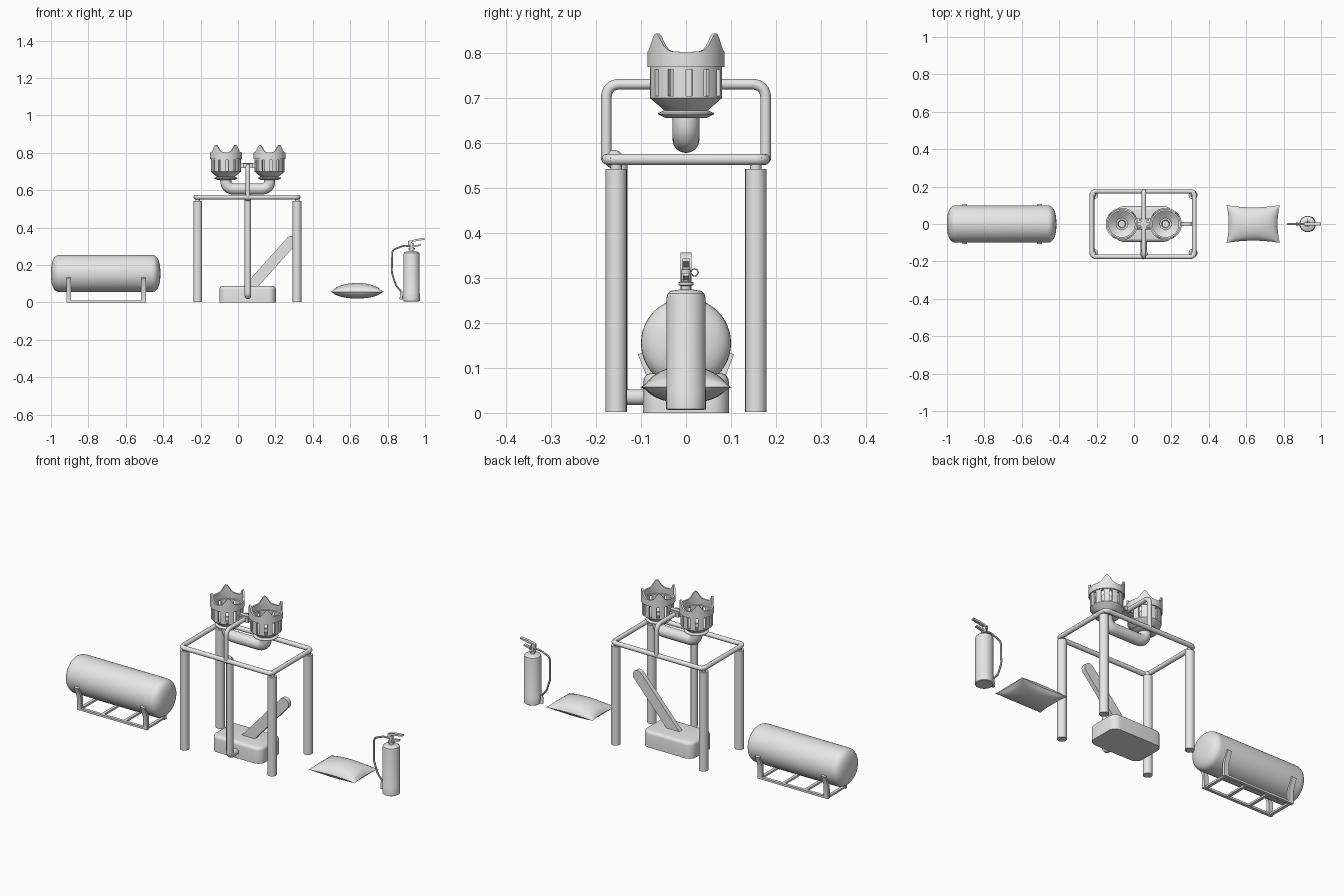
import bpy, bmesh, math
from mathutils import Vector, Matrix

if "Cube" in bpy.data.objects:
    bpy.data.objects.remove(bpy.data.objects["Cube"])

grey = bpy.data.materials.new("plain_grey")
grey.diffuse_color = (0.8, 0.8, 0.8, 1)
grey.use_nodes = True
grey.node_tree.nodes["Principled BSDF"].inputs["Base Color"].default_value = grey.diffuse_color


def finish(name, bm, matrix=None):
    if matrix:
        bm.transform(matrix)
    me = bpy.data.meshes.new(name)
    bm.to_mesh(me)
    bm.free()
    ob = bpy.data.objects.new(name, me)
    bpy.context.collection.objects.link(ob)
    me.materials.append(grey)
    return ob


def lathe(name, profile, matrix=None, segs=32, skip=None, shape=None, shell=0):
    """Spin (radius, height) points around z; skip drops faces, shape moves vertices."""
    bm = bmesh.new()
    rings = []
    for r, z in profile:
        ring = []
        for k in range(segs):
            a = 2 * math.pi * k / segs
            ring.append(bm.verts.new((r * math.cos(a), r * math.sin(a), z)))
        rings.append(ring)
    for j in range(len(rings) - 1):
        for k in range(segs):
            if skip and skip(j, k):
                continue
            n = (k + 1) % segs
            bm.faces.new((rings[j][k], rings[j][n], rings[j + 1][n], rings[j + 1][k]))
    if shape:
        for v in rings[-1]:
            shape(v)
    bmesh.ops.remove_doubles(bm, verts=bm.verts, dist=1e-6)
    ob = finish(name, bm, matrix)
    if shell:
        mod = ob.modifiers.new("wall", "SOLIDIFY")
        mod.thickness = shell
        mod.offset = -1
    return ob


def tube(name, points, r, bend=0.0, closed=False, res=4):
    """Round tube along a path whose corners are rounded by bend."""
    pts = [Vector(p) for p in points]
    path = []
    n = len(pts)
    for i, p in enumerate(pts):
        if bend == 0 or (not closed and i in (0, n - 1)):
            path.append(p)
            continue
        a = p + (pts[i - 1] - p).normalized() * bend
        b = p + (pts[(i + 1) % n] - p).normalized() * bend
        for s in range(9):
            t = s / 8
            path.append(a * (1 - t) ** 2 + p * 2 * t * (1 - t) + b * t * t)
    cu = bpy.data.curves.new(name, "CURVE")
    cu.dimensions = "3D"
    cu.bevel_depth = r
    cu.bevel_resolution = res
    cu.use_fill_caps = True
    sp = cu.splines.new("POLY")
    sp.points.add(len(path) - 1)
    for q, p in zip(sp.points, path):
        q.co = (*p, 1)
    sp.use_cyclic_u = closed
    ob = bpy.data.objects.new(name, cu)
    bpy.context.collection.objects.link(ob)
    cu.materials.append(grey)
    return ob


def box(name, lo, hi):
    bm = bmesh.new()
    bmesh.ops.create_cube(bm, size=1)
    lo, hi = Vector(lo), Vector(hi)
    return finish(name, bm, Matrix.Translation((lo + hi) / 2) @ Matrix.Diagonal((*(hi - lo), 1)))


def prism(name, outline, to3d, depth):
    """Extrude a flat outline by a vector."""
    bm = bmesh.new()
    f = bm.faces.new([bm.verts.new(to3d(*p)) for p in outline])
    ext = bmesh.ops.extrude_face_region(bm, geom=[f])
    bmesh.ops.translate(bm, vec=depth, verts=[g for g in ext["geom"] if isinstance(g, bmesh.types.BMVert)])
    bmesh.ops.recalc_face_normals(bm, faces=bm.faces)
    return finish(name, bm)


# Horizontal tank with domed ends
def dome(sign):
    pts = []
    for i in range(11):
        a = math.pi / 2 * i / 10
        pts.append((0.1 * math.cos(a) ** 0.75, sign * (0.2425 + 0.05 * math.sin(a) ** 0.85)))
    pts[-1] = (0, sign * 0.2925)
    return pts


lathe("tank", dome(-1)[::-1] + dome(1),
      Matrix.Translation((-0.7075, 0, 0.155)) @ Matrix.Rotation(math.pi / 2, 4, "Y"), 48)

# Tank cradle: rails, cross bars and flared supports
for s in (-1, 1):
    box("cradle_rail", (-0.918, s * 0.075 - 0.008, 0), (-0.492, s * 0.075 + 0.008, 0.011))
    for x in (-0.918, -0.518):
        prism("cradle_support", [(0.067, 0), (0.083, 0), (0.083, 0.07), (0.107, 0.13), (0.097, 0.134), (0.068, 0.07)],
              lambda y, z, s=s, x=x: (x, s * y, z), (0.026, 0, 0))
for x in (-0.905, -0.772, -0.638, -0.505):
    box("cradle_cross_bar", (x - 0.008, -0.075, 0), (x + 0.008, 0.075, 0.01))

# Stand: four legs, necks and a rounded tubular top ring
for x, rx in ((-0.215, -0.221), (0.316, 0.32)):
    for y in (-0.155, 0.155):
        lathe("stand_leg", [(0, 0.002), (0.0235, 0.002), (0.0235, 0.542), (0, 0.542)],
              Matrix.Translation((x, y, 0)), 24)
        tube("leg_neck", [(x, y, 0.53), (x, y, 0.562), (rx, y * 1.1, 0.563)], 0.0125, 0.01)
tube("stand_ring", [(-0.225, -0.175, 0.563), (0.323, -0.175, 0.563),
                    (0.323, 0.175, 0.563), (-0.225, 0.175, 0.563)], 0.0125, 0.025, True)
tube("arch", [(0.053, -0.177, 0.56), (0.053, -0.177, 0.73), (0.053, 0.177, 0.73), (0.053, 0.177, 0.56)],
     0.0118, 0.032)

# Twin cups with slotted walls and toothed crowns
def crown_teeth(v):
    a = math.degrees(math.atan2(v.co.y, v.co.x))
    a = min(abs(a), 180 - abs(a))
    v.co.z += 0.041 * math.exp(-((a - 51) / 15) ** 2)


for cx in (-0.065, 0.169):
    m = Matrix.Translation((cx, 0, 0))
    lathe("cup_wall", [(0.03, 0.66), (0.048, 0.672), (0.08, 0.699), (0.08, 0.704), (0.08, 0.763), (0.08, 0.77)],
          m, 72, skip=lambda j, k: j == 3 and k % 6 < 2, shell=0.01)
    lathe("cup_crown", [(0.079, 0.768), (0.086, 0.768), (0.086, 0.79), (0.086, 0.802)],
          m, 72, shape=crown_teeth, shell=0.009)
    lathe("cup_flange", [(0, 0.655), (0.046, 0.655), (0.062, 0.663), (0.062, 0.666), (0.046, 0.673), (0, 0.673)], m)
    lathe("cup_nozzle", [(0.032, 0.67), (0.032, 0.69), (0.022, 0.69), (0.018, 0.675), (0, 0.675)], m)
tube("u_pipe", [(-0.065, 0, 0.66), (-0.065, 0, 0.607), (0.169, 0, 0.607), (0.169, 0, 0.66)], 0.03, 0.045, res=6)
box("cup_bridge", (0.012, -0.012, 0.718), (0.094, 0.012, 0.745))
for s in (-1, 1):
    box("bridge_plate", (0.026, s * 0.024 - 0.004, 0.72), (0.08, s * 0.024 + 0.004, 0.742))
box("bridge_clamp", (0.038, -0.028, 0.722), (0.068, 0.028, 0.74))

# Pedal base with rounded corners and top edge
base = []
for i, (sx, sy) in enumerate(((1, 1), (-1, 1), (-1, -1), (1, -1))):
    for k in range(7):
        a = math.pi / 2 * (i + k / 6)
        base.append((0.0515 + sx * 0.111 + 0.04 * math.cos(a), sy * 0.055 + 0.04 * math.sin(a)))
pedal = prism("pedal_base", base, lambda x, y: (x, y, 0), (0, 0, 0.088))
bm = bmesh.new()
bm.from_mesh(pedal.data)
rim = [e for e in bm.edges if all(v.co.z > 0.08 for v in e.verts)]
bmesh.ops.bevel(bm, geom=rim, offset=0.018, segments=4, profile=0.5, affect="EDGES")
bm.to_mesh(pedal.data)
bm.free()

# Slanted lever arm with round ends
ends = ((0.285, 0.327), (0.055, 0.07))
arm = []
for i, (ex, ez) in enumerate(ends):
    for k in range(13):
        a = math.radians(48 - 90 + 180 * i + 180 * k / 12)
        arm.append((ex + 0.029 * math.cos(a), ez + 0.029 * math.sin(a)))
prism("lever_arm", arm, lambda x, z: (x, -0.012, z), (0, 0.024, 0))

# Supply pipe running from the ring down into the pedal base
tube("supply_pipe", [(0.053, -0.147, 0.565), (0.053, -0.147, 0.035), (0.053, -0.08, 0.035)], 0.0175, 0.02)
lathe("pipe_cap", [(0.021 * math.cos(a), 0.021 * math.sin(a)) for a in
                   [math.pi * (i / 10 - 0.5) for i in range(11)]],
      Matrix.Translation((0.053, -0.16, 0.563)), 20)

# Pillow: two bulging sheets joined at a pinched seam
bm = bmesh.new()
for h in (0.047, -0.036):
    g = bmesh.ops.create_grid(bm, x_segments=24, y_segments=20, size=1)
    for v in g["verts"]:
        u, w = v.co.x, v.co.y
        eu, ew = max(0, 1 - u * u), max(0, 1 - w * w)
        v.co = (0.637 + 0.142 * u * (1 - 0.08 * ew), 0.101 * w * (1 - 0.12 * eu),
                0.057 + h * (eu * ew) ** 0.55)
bmesh.ops.remove_doubles(bm, verts=bm.verts, dist=1e-5)
bmesh.ops.recalc_face_normals(bm, faces=bm.faces)
finish("pillow", bm)

# Fire extinguisher: body, valve, levers, gauge and hose
fx = 0.928
m = Matrix.Translation((fx, 0, 0))
lathe("extinguisher_body", [(0, 0.006), (0.04, 0.006), (0.044, 0.009), (0.044, 0.05), (0.0432, 0.052), (0.0432, 0.255),
                            (0.041, 0.265), (0.034, 0.271), (0.013, 0.274), (0, 0.274)], m)
lathe("extinguisher_valve", [(0.011, 0.27), (0.011, 0.282), (0.017, 0.284), (0.017, 0.29), (0.01, 0.292),
                             (0.01, 0.318), (0, 0.318)], m, 20)
prism("squeeze_lever", [(0.91, 0.308), (0.925, 0.308), (0.932, 0.324), (1.0, 0.336), (1.0, 0.343), (0.955, 0.34), (0.91, 0.328)],
      lambda x, z: (x, -0.008, z), (0, 0.016, 0))
prism("carry_handle", [(0.92, 0.292), (0.94, 0.295), (0.98, 0.304), (0.978, 0.311), (0.92, 0.302)],
      lambda x, z: (x, -0.007, z), (0, 0.014, 0))
tube("valve_ring", [(fx, 0.019 + 0.008 * math.cos(i * math.pi / 8), 0.312 + 0.008 * math.sin(i * math.pi / 8))
                    for i in range(16)], 0.0015, closed=True, res=2)
tube("hose", [(fx, 0, 0.3), (0.885, 0, 0.304), (0.825, 0, 0.28), (0.822, 0, 0.16), (0.845, 0, 0.09), (0.873, 0, 0.06),
              (0.873, 0, 0.04)], 0.005, 0.016, res=3)
lathe("hose_nozzle", [(0, 0.016), (0.009, 0.016), (0.007, 0.05), (0.005, 0.06), (0, 0.06)],
      Matrix.Translation((0.873, 0, 0)), 16)

# Turn tubes into meshes and smooth everything by angle
bpy.ops.object.select_all(action="SELECT")
bpy.context.view_layer.objects.active = bpy.data.objects["tank"]
bpy.ops.object.convert(target="MESH")
bpy.ops.object.shade_smooth_by_angle(angle=math.radians(35))
